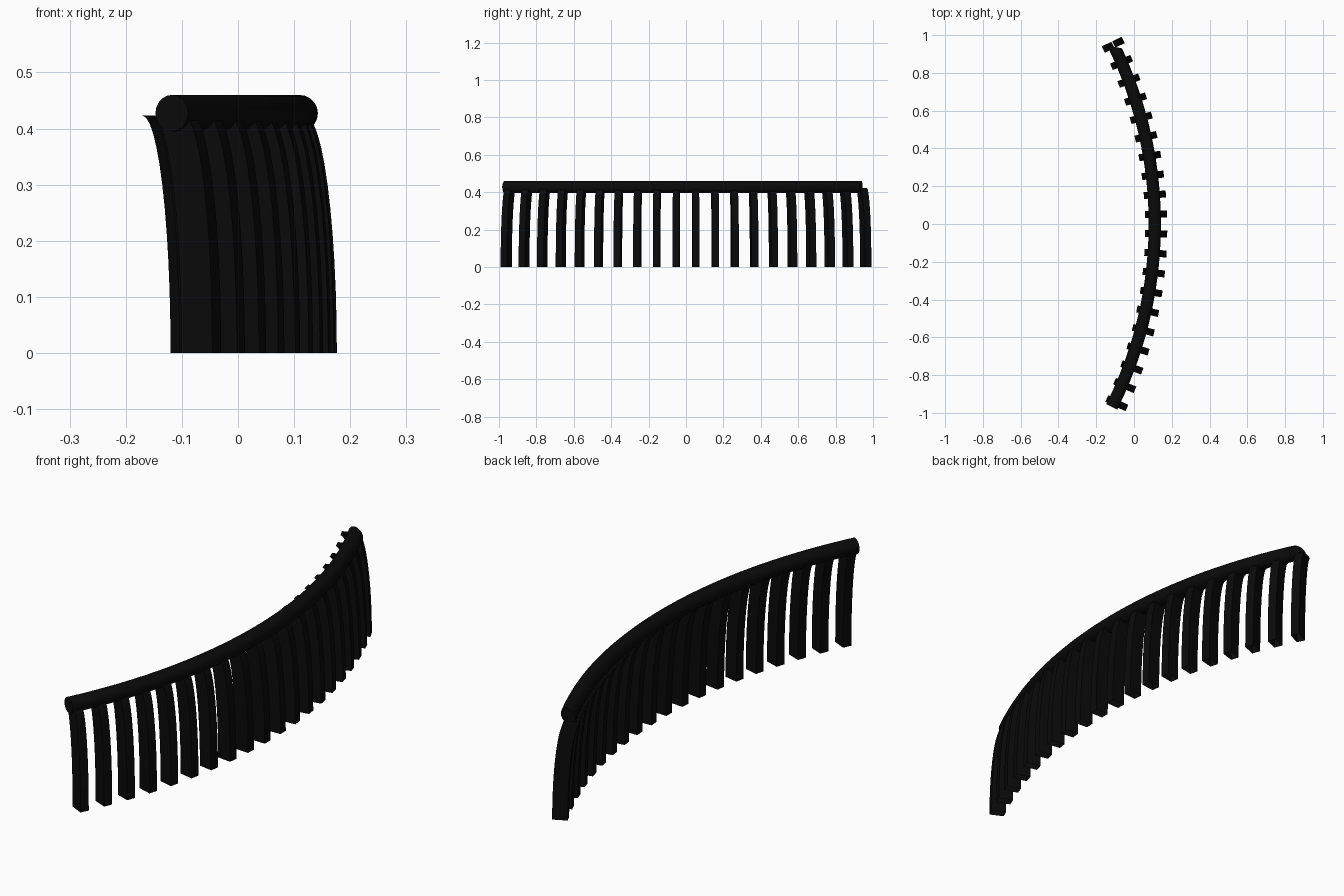
import bpy, bmesh
from math import sin, cos, pi, radians

cube = bpy.data.objects.get("Cube")
if cube:
    bpy.data.objects.remove(cube)

black = bpy.data.materials.new("near_black")
black.use_nodes = True
COLOUR = (0.003, 0.003, 0.003, 1)
black.diffuse_color = COLOUR
black.node_tree.nodes["Principled BSDF"].inputs["Base Color"].default_value = COLOUR

CENTRE_X = -2.06      # centre of the arc that everything follows
RAIL_R, TUBE_R, RAIL_Z = 2.17, 0.0325, 0.4275
TOOTH_R, DEPTH, WIDTH, HEIGHT, LEAN = 2.236, 0.061, 0.037, 0.423, 0.056


def finish(name, bm, angle):
    bmesh.ops.recalc_face_normals(bm, faces=bm.faces)
    mesh = bpy.data.meshes.new(name)
    bm.to_mesh(mesh)
    bm.free()
    mesh.materials.append(black)
    obj = bpy.data.objects.new(name, mesh)
    bpy.context.collection.objects.link(obj)
    bpy.ops.object.select_all(action='DESELECT')
    obj.select_set(True)
    bpy.context.view_layer.objects.active = obj
    bpy.ops.object.shade_smooth_by_angle(angle=radians(angle))
    return obj


def skin(bm, rings):
    """Join successive closed rings of vertices with quads."""
    for a, b in zip(rings, rings[1:]):
        n = len(a)
        for i in range(n):
            j = (i + 1) % n
            bm.faces.new((a[i], a[j], b[j], b[i]))


# Rail: round tube bent along the arc, its back end cut at a slant
bm = bmesh.new()
rings, steps, sides = [], 48, 20
for s in range(steps + 1):
    ang = radians(-26.5 + 52.1 * s / steps)
    slant = 0.022 if s == steps else 0
    ring = []
    for k in range(sides):
        t = 2 * pi * k / sides
        r = RAIL_R + TUBE_R * cos(t)
        a = ang - slant * cos(t) / 2
        ring.append(bm.verts.new((CENTRE_X + r * cos(a), r * sin(a),
                                  RAIL_Z + TUBE_R * sin(t))))
    rings.append(ring)
skin(bm, rings)
bm.faces.new(rings[0])
bm.faces.new(rings[-1])
finish("rail", bm, 40)


# Teeth: open-ended square tubes that curl inward up to the rail
def tooth(index, angle):
    bm = bmesh.new()
    rings = []
    for s in range(13):
        t = pi / 2 * s / 12
        z = HEIGHT * sin(t)
        lean = LEAN * (1 - cos(t))
        ring = []
        for inward, side in ((0, -1), (0, 1), (DEPTH, 1), (DEPTH, -1)):
            r = TOOTH_R - lean - inward
            w = side * WIDTH / 2
            x = CENTRE_X + r * cos(angle) - w * sin(angle)
            y = r * sin(angle) + w * cos(angle)
            ring.append(bm.verts.new((x - 0.01 * y, y, z)))
        rings.append(ring)
    skin(bm, rings)
    finish(f"tooth_{index + 1:02d}", bm, 40)


COUNT = 20
for i in range(COUNT):
    tooth(i, radians(2.72 * (i - (COUNT - 1) / 2)))
